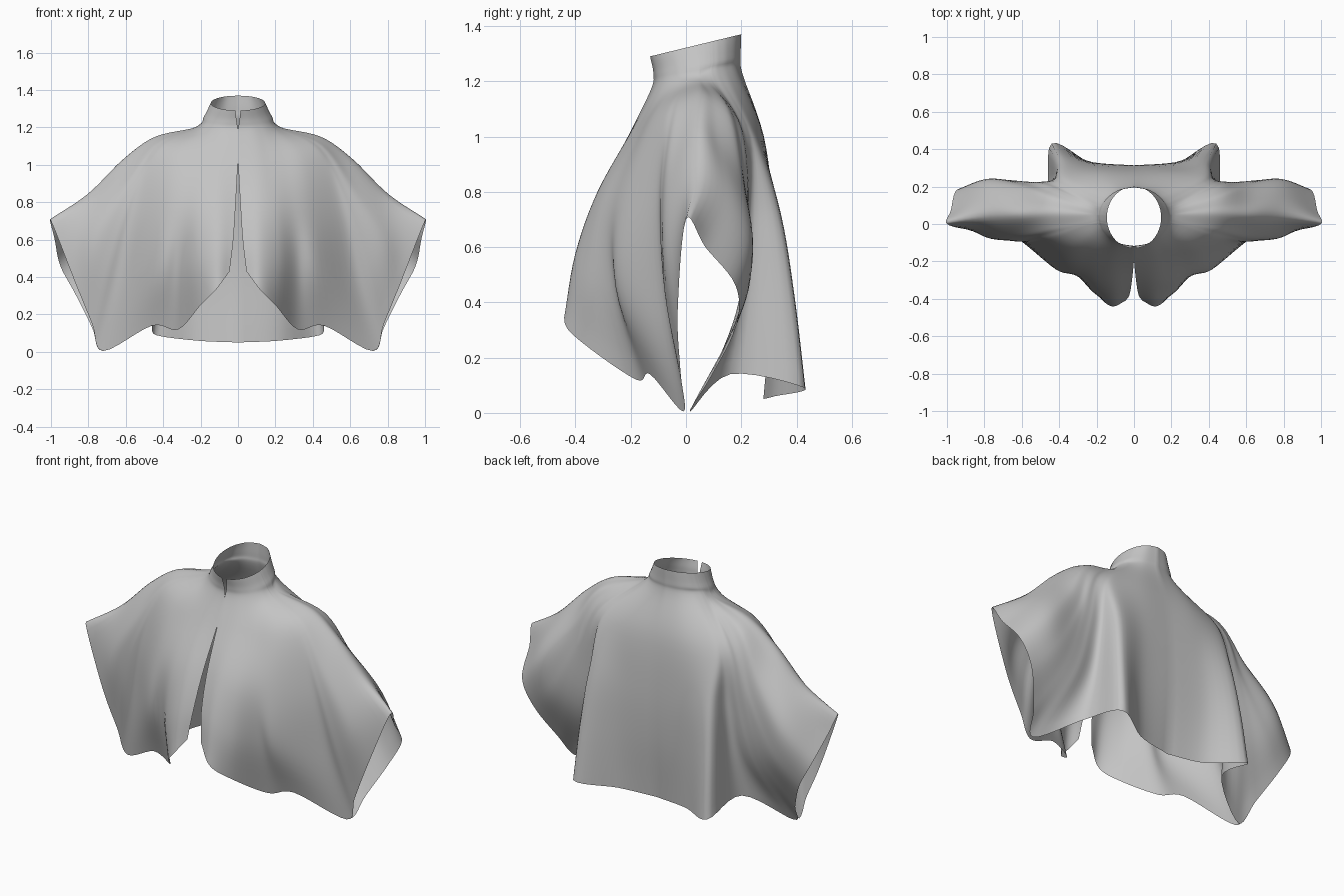
import bpy
import bmesh
from math import sin, cos, radians
from mathutils import Vector

cube = bpy.data.objects.get("Cube")
if cube:
    bpy.data.objects.remove(cube, do_unlink=True)

ROW_STEPS = 6
COLUMN_STEPS = 6

# Hanging folds on the left half: angle around the neck, then shoulder to hem points
front_folds = [
    (0, (0, -.19, 1.04), (.012, -.31, .8), (.025, -.38, .6), (.045, -.41, .43)),     # opening edge
    (20, (.1, -.19, 1.03), (.11, -.32, .8), (.12, -.4, .57), (.12, -.44, .33)),      # chest
    (35, (.17, -.175, 1.03), (.2, -.31, .77), (.22, -.36, .5), (.2, -.37, .25)),     # chest side
    (48, (.24, -.16, 1.03), (.29, -.27, .75), (.32, -.26, .45), (.32, -.18, .12)),   # crease
    (62, (.33, -.13, 1.05), (.39, -.22, .75), (.42, -.24, .45), (.46, -.13, .14)),   # ridge
    (75, (.42, -.08, 1.07), (.54, -.11, .75), (.62, -.08, .38), (.72, -.01, .005)),  # sleeve tip
    (79, (.44, -.05, 1.09), (.59, -.09, .8), (.7, -.08, .47), (.78, -.02, .15)),     # lower front cuff
    (84, (.45, -.02, 1.11), (.62, -.06, .88), (.78, -.07, .62), (.87, -.03, .37)),   # front cuff
    (92, (.44, .05, 1.15), (.61, .04, 1.03), (.8, .03, .84), (1, 0, .7)),            # sleeve ridge
]
back_folds = [
    (96, (.46, .1, 1.13), (.63, .12, .96), (.81, .15, .76), (.98, .07, .6)),         # upper back cuff
    (101, (.47, .15, 1.1), (.62, .2, .86), (.79, .235, .64), (.95, .18, .46)),       # back cuff
    (106, (.46, .18, 1.06), (.58, .22, .77), (.73, .235, .5), (.87, .18, .31)),      # lower back cuff
    (109, (.45, .2, 1.03), (.55, .225, .73), (.65, .21, .42), (.78, .09, .13)),      # cuff corner
    (113, (.43, .21, 1.01), (.5, .225, .7), (.58, .19, .36), (.72, .015, .005)),     # sleeve tip
    (121, (.4, .23, 1), (.43, .235, .7), (.45, .21, .42), (.48, .16, .14)),          # hem valley
    (135, (.35, .255, 1), (.39, .34, .72), (.42, .39, .42), (.44, .43, .09)),        # back corner
    (155, (.18, .28, 1), (.2, .32, .7), (.22, .33, .4), (.22, .32, .06)),            # back panel
    (180, (0, .28, 1), (0, .31, .7), (0, .31, .4), (0, .28, .05)),                   # back centre
]


def smooth_path(points, steps):
    """Sample a smooth curve that passes through every point."""
    padded = [points[0] * 2 - points[1], *points, points[-1] * 2 - points[-2]]
    samples = []
    for before, start, end, after in zip(padded, padded[1:], padded[2:], padded[3:]):
        for step in range(steps):
            t = step / steps
            leave, arrive = (end - before) / 2, (after - start) / 2
            bend = (end - start) * 3 - leave * 2 - arrive
            twist = (start - end) * 2 + leave + arrive
            samples.append(start + leave * t + bend * t * t + twist * t ** 3)
    samples.append(points[-1].copy())
    return samples


def full_strand(angle, *hanging):
    """Put the flared standing collar above the hanging part of a fold."""
    a = radians(angle)
    slit = .014 if angle == 0 else 0
    rim = Vector((.145 * sin(a) + slit, .035 - .165 * cos(a), 1.33 - .04 * cos(a)))
    neck = Vector((.18 * sin(a) + slit / 2, .04 - .158 * cos(a), 1.26 - .03 * cos(a)))
    base = Vector((.225 * sin(a), .04 - .165 * cos(a), 1.2 - .025 * cos(a)))
    return smooth_path([rim, neck, base, *map(Vector, hanging)], ROW_STEPS)


def make_material(name, colour):
    material = bpy.data.materials.new(name)
    material.use_nodes = True
    material.diffuse_color = colour
    for node in material.node_tree.nodes:
        if node.type == 'BSDF_PRINCIPLED':
            node.inputs["Base Color"].default_value = colour
    return material


# Loft the cloth across the folds, from the front opening round to the back
strands = [full_strand(*fold) for fold in front_folds + back_folds]
rows = [smooth_path(list(row), COLUMN_STEPS) for row in zip(*strands)]

bm = bmesh.new()
grid = [[bm.verts.new((max(p.x, 0), p.y, max(p.z, 0))) for p in row] for row in rows]
for upper, lower in zip(grid, grid[1:]):
    for i in range(len(upper) - 1):
        bm.faces.new((upper[i], lower[i], lower[i + 1], upper[i + 1]))
mesh = bpy.data.meshes.new("draped_jacket")
bm.to_mesh(mesh)
bm.free()

jacket = bpy.data.objects.new("draped_jacket", mesh)
bpy.context.collection.objects.link(jacket)
mesh.materials.append(make_material("grey cloth", (.55, .55, .55, 1)))

# Right half, joined along the back and the short front seam
mirror = jacket.modifiers.new("right_half", 'MIRROR')
mirror.use_clip = True
mirror.merge_threshold = .0005

bpy.context.view_layer.objects.active = jacket
jacket.select_set(True)
bpy.ops.object.shade_smooth()
